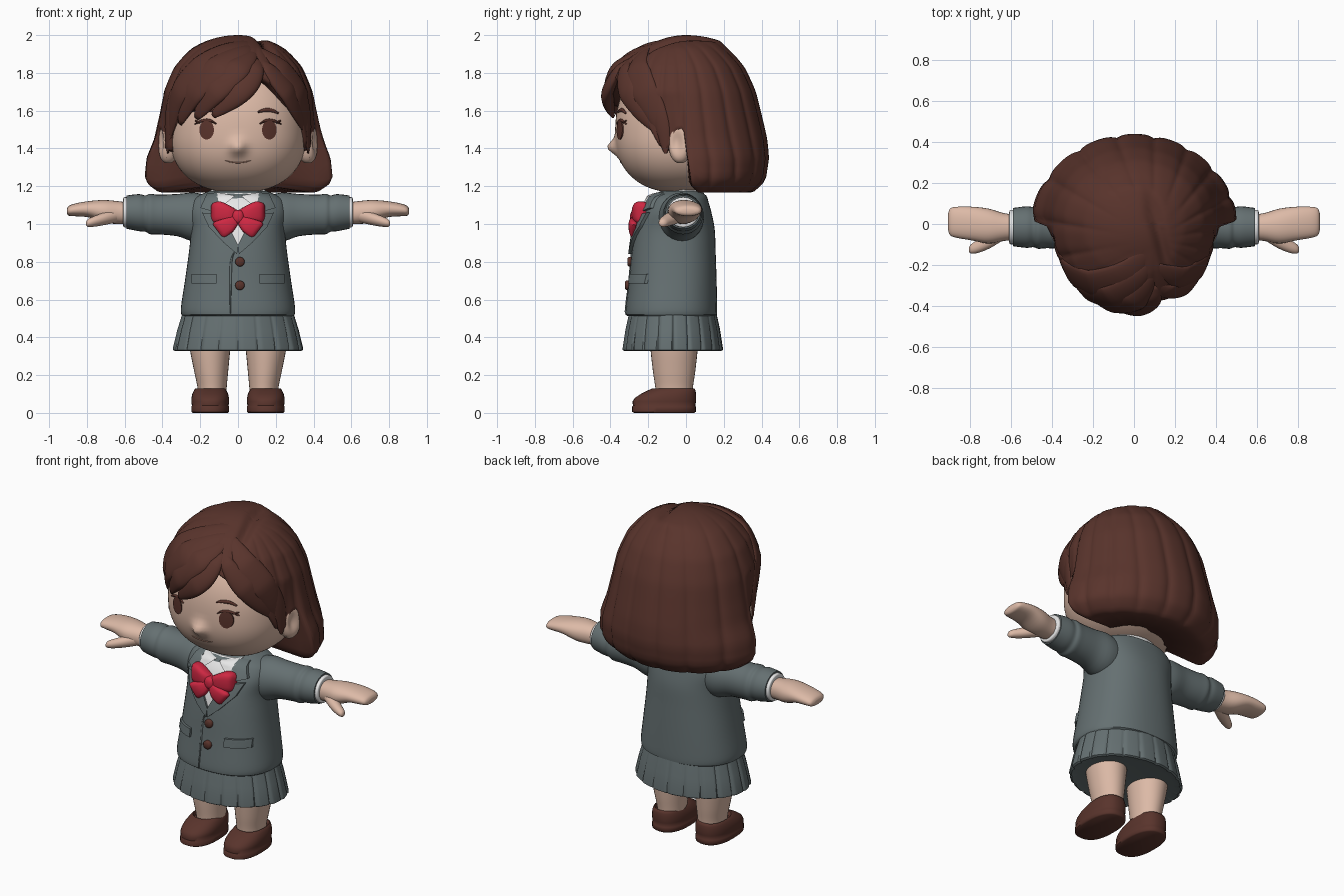
import bpy, bmesh
from math import sin, cos, pi, sqrt, exp, atan2, radians, copysign
from mathutils import Vector as V

cube = bpy.data.objects.get("Cube")
if cube:
    bpy.data.objects.remove(cube)


def material(name, *rgb):
    m = bpy.data.materials.new(name)
    m.use_nodes = True
    m.diffuse_color = (*rgb, 1)
    m.node_tree.nodes["Principled BSDF"].inputs["Base Color"].default_value = (*rgb, 1)
    return m


SKIN = material("skin", .72, .49, .385)
BROWN = material("dark_brown", .1, .034, .025)
GREY = material("blazer_grey", .13, .162, .167)
RED = material("ribbon_red", .62, .021, .055)
WHITE = material("shirt_white", .8, .8, .8)
LIP = material("lip", .48, .26, .19)


# ---------- helpers ----------
def loft(name, rings, mat, angle=50):
    """Skin a list of equal closed rings and cap both ends."""
    bm = bmesh.new()
    rows = [[bm.verts.new(p) for p in r] for r in rings]
    for a, b in zip(rows, rows[1:]):
        for i in range(len(a)):
            j = (i + 1) % len(a)
            bm.faces.new((a[i], a[j], b[j], b[i]))
    bm.faces.new(rows[0])
    bm.faces.new(rows[-1])
    bmesh.ops.recalc_face_normals(bm, faces=bm.faces)
    me = bpy.data.meshes.new(name)
    bm.to_mesh(me)
    bm.free()
    me.materials.append(mat)
    ob = bpy.data.objects.new(name, me)
    bpy.context.collection.objects.link(ob)
    bpy.ops.object.select_all(action='DESELECT')
    ob.select_set(True)
    bpy.context.view_layer.objects.active = ob
    bpy.ops.object.shade_smooth_by_angle(angle=radians(angle))


def spow(v, p):
    return copysign(abs(v) ** (2 / p), v)


def ring(c, u, v, n=32, p=2):
    return [V(c) + V(u) * spow(cos(2 * pi * i / n), p) + V(v) * spow(sin(2 * pi * i / n), p) for i in range(n)]


def spline(rows, k=5):
    """Catmull-Rom resampling of a table of numbers."""
    pts, out = [rows[0], *rows, rows[-1]], []
    for a, b, c, d in zip(pts, pts[1:], pts[2:], pts[3:]):
        for i in range(k):
            t = i / k
            out.append([.5 * (2 * q + (r - p) * t + (2 * p - 5 * q + 4 * r - s) * t * t
                              + (3 * q - p - 3 * r + s) * t ** 3) for p, q, r, s in zip(a, b, c, d)])
    return out + [rows[-1]]


def lerp_table(table, x):
    for a, b in zip(table, table[1:]):
        if a[0] <= x <= b[0]:
            t = (x - a[0]) / (b[0] - a[0])
            return [p + (q - p) * t for p, q in zip(a[1:], b[1:])]
    return list(table[0][1:] if x < table[0][0] else table[-1][1:])


def blob(name, c, r, mat, p=2, n=24, shape=lambda q: q):
    rings = []
    for i in range(1, n):
        f = -pi / 2 + pi * i / n
        k, h = spow(cos(f), p), spow(sin(f), p)
        rg = ring((c[0], c[1], c[2] + r[2] * h), (r[0] * k, 0, 0), (0, r[1] * k, 0), 3 * n, p)
        rings.append([shape(q) for q in rg])
    loft(name, rings, mat, 80)


def plate(name, outline, surf, mat, lift, sub=4):
    """Slab that follows a front surface, from an outline in x and z."""
    pts = [V(a).lerp(V(b), i / sub) for a, b in zip(outline, outline[1:] + outline[:1]) for i in range(sub)]
    mid = sum(pts, V((0, 0))) / len(pts)
    rings = []
    for k, off in ((1, -.015), (1, lift), (.7, lift), (.4, lift), (.05, lift)):
        q = [mid.lerp(p, k) for p in pts]
        rings.append([V((p.x, surf(p.x, p.y) - off, p.y)) for p in q])
    loft(name, rings, mat, 35)


def stroke(name, path, surf, mat, w, t=.008):
    """Thin tapered line laid on a front surface."""
    path, rings = spline(path, 6), []
    for i, (x, z) in enumerate(path):
        a, b = path[max(i - 1, 0)], path[min(i + 1, len(path) - 1)]
        d = V((b[0] - a[0], 0, b[1] - a[1])).normalized()
        k = w * (.35 + .65 * sin(pi * i / (len(path) - 1)))
        rings.append(ring((x, surf(x, z), z), V((-d.z, 0, d.x)) * k, (0, t, 0), 8))
    loft(name, rings, mat)


# ---------- head ----------
HP, HZ, HY, HR, TOP = 2.3, 1.48, -.03, (.362, .345, .315), .4


def head_y(x, z):
    rz = HR[2] if z < HZ else TOP
    return HY - HR[1] * max(0, 1 - abs(x / HR[0]) ** HP - abs((z - HZ) / rz) ** HP) ** (1 / HP)


def head_shape(q):
    """Raise the crown and pull out a small nose."""
    z = HZ + (q.z - HZ) * (TOP / HR[2] if q.z > HZ else 1)
    nose = .048 * exp(-(q.x / .042) ** 2 - ((z - 1.405) / .038) ** 2) if q.y < HY else 0
    return V((q.x, q.y - nose, z))


blob("head", (0, HY, HZ), HR, SKIN, HP, 56, head_shape)
stroke("mouth", [(-.068, 1.336), (-.035, 1.328), (0, 1.325), (.035, 1.328), (.068, 1.336)], head_y, LIP, .004, .004)
for s, side in ((1, "left"), (-1, "right")):
    def ear_dent(q, s=s):
        d = ((q.y + .05) / .035) ** 2 + ((q.z - 1.435) / .065) ** 2
        return q - V((s * .035 * exp(-d), 0, 0)) if q.x * s > .38 else q
    blob(side + "_ear", (s * .37, -.03, 1.428), (.06, .062, .107), SKIN, 2.2, 24, ear_dent)
    eye = [(s * .166 + .039 * cos(i * pi / 10), 1.498 + .051 * sin(i * pi / 10)) for i in range(20)]
    plate(side + "_eye", eye, head_y, BROWN, .006, 1)
    lash = [(.115, 1.53), (.15, 1.548), (.19, 1.546), (.23, 1.528)]
    stroke(side + "_upper_lash", [(s * x, z) for x, z in lash], head_y, BROWN, .008)
    stroke(side + "_lash_flick", [(s * .2, 1.535), (s * .228, 1.548)], head_y, BROWN, .006)
    brow = [(.105, 1.592), (.14, 1.602), (.18, 1.6), (.215, 1.585)]
    stroke(side + "_eyebrow", [(s * x, z) for x, z in brow], head_y, BROWN, .011)

# ---------- hair ----------
# depth below the crown: half width, front reach, back reach
HAIR = [(sqrt(2 - z), x, f, b) for z, x, f, b in (
    (2, 0, 0, 0), (1.97, .165, .15, .18), (1.93, .245, .25, .22), (1.83, .34, .38, .31), (1.7, .395, .425, .37),
    (1.58, .42, .42, .4), (1.45, .45, .4, .43), (1.35, .492, .4, .44), (1.25, .503, .4, .425), (1.21, .485, .4, .405),
    (1.18, .445, .36, .37))]
# lower edge of the hair by angle from the front, right half then left half
BACK = [(180, 1.185), (95, 1.185), (87, 1.2), (85, 1.24), (88, 1.33)]
HEM = [(-180, 1.185), (-95, 1.185), (-88, 1.2), (-86, 1.25), (-85, 1.5), (-82, 1.5), (-78, 1.4),
       (-70, 1.4), (-64, 1.49), (-55, 1.57), (-40, 1.61), (-20, 1.64), (-5, 1.69), (10, 1.74), (20, 1.78), (28, 1.75),
       (45, 1.63), (60, 1.53), (68, 1.43), (76, 1.4), (82, 1.5)]
HEM[3:5] = [(-91, 1.36), (-88, 1.51)]
HEM[1:3] = [(-101, 1.185), (-94, 1.22)]
HEM += [(-a, z) for a, z in HEM[4::-1]]


def hair_point(a, z):
    rx, front, back = lerp_table(HAIR, sqrt(max(0, 2 - z)))
    blend = min(1, max(0, (abs(a) - 79) / 12))
    rx = min(rx, .395) * (1 - blend) + rx * blend
    a = radians(a)
    return V((rx * sin(a), -cos(a) * (front if cos(a) > 0 else back), z))


def strand(a, z):
    """Hair surface with grooves running out from the parting."""
    p = hair_point(a, z)
    dx, dy = p.x - .1, p.y + .08
    groove = (1 - abs(sin(9 * atan2(dx, -dy)))) ** 2 * min(1, sqrt(dx * dx + dy * dy) / .25)
    k = 1 - .03 * groove
    part = exp(-((p.x - .11 + .25 * p.y) / .03) ** 2 - ((p.y + .06) / .2) ** 4)
    return V((p.x * k, p.y * k, z - .03 * part * (z > 1.75)))


COLS, ROWS = 216, 40
angles = [-180 + 360 * i / COLS for i in range(COLS)]
hems = [lerp_table(HEM, a)[0] for a in angles]
hair = [[strand(a, 2 - (2 - h) * (1 - cos(pi / 2 * j / ROWS))) for a, h in zip(angles, hems)]
        for j in range(1, ROWS + 1)]
for k, dz in ((.96, -.013), (.9, -.019), (.82, -.015), (.45, .01)):   # rolled under lower edge
    hair.append([V((p.x * k, p.y * k, p.z + dz)) for p in hair[ROWS - 1]])
loft("hair", hair, BROWN, 80)


def lock(name, ctrl, w, h):
    """Tapered strand lying on the hair, from Bezier points of angle and height."""
    pts = []
    for i in range(25):
        q = [V(c) for c in ctrl]
        while len(q) > 1:
            q = [a.lerp(b, i / 24) for a, b in zip(q, q[1:])]
        pts.append(hair_point(*q[0]))
    rings = []
    for i, p in enumerate(pts):
        d = (pts[min(i + 1, 24)] - pts[max(i - 1, 0)]).normalized()
        n = (p - V((0, 0, 1.55))).normalized()
        k = sin(pi * (.03 + .94 * i / 24)) ** .7
        rings.append(ring(p - n * .01, d.cross(n).normalized() * w * k, n * h * k, 20))
    loft(name, rings, BROWN, 80)


lock("fringe_centre", [(21, 1.88), (12, 1.74), (-4, 1.69), (-20, 1.57)], .068, .032)
lock("fringe_middle", [(20, 1.92), (-3, 1.83), (-20, 1.72), (-35, 1.56)], .08, .032)
lock("fringe_side", [(20, 1.95), (-16, 1.89), (-38, 1.74), (-53, 1.53)], .085, .03)
lock("fringe_temple", [(30, 1.97), (-35, 1.96), (-58, 1.74), (-70, 1.45)], .09, .024)
lock("left_fringe_front", [(23, 1.88), (34, 1.78), (48, 1.66), (64, 1.5)], .062, .026)
lock("left_fringe_side", [(28, 1.94), (50, 1.84), (64, 1.66), (74, 1.44)], .075, .022)
for s, side in ((1, "left"), (-1, "right")):
    lock(side + "_sideburn", [(s * 66, 1.72), (s * 70, 1.6), (s * 73, 1.5), (s * 74, 1.37)], .045, .018)

# ---------- blazer ----------
# height, half width, centre y, half depth
TORSO = spline([(.52, .3, -.078, .242), (.56, .302, -.077, .242), (.7, .281, -.07, .232), (.85, .26, -.065, .222),
                (.97, .25, -.058, .21), (1.06, .265, -.05, .185), (1.12, .25, -.042, .16), (1.15, .21, -.038, .145),
                (1.175, .15, -.03, .1)])


def torso_y(x, z):
    rx, cy, ry = lerp_table(TORSO, z)
    return cy - ry * (1 - min(.93, abs(x / rx)) ** 2.3) ** (1 / 2.3)


inner_hem = [(.54, .27, -.078, .21), (.512, .288, -.078, .23)]
loft("blazer_body", [ring((0, c, z), (x, 0, 0), (0, y, 0), 48, 2.3) for z, x, c, y in inner_hem + TORSO], GREY)
stroke("front_edge", [(-.02, .85), (-.036, .8), (-.04, .68), (-.04, .525)], torso_y, GREY, .006, .005)
for i, z in enumerate((.8, .675)):
    y = torso_y(.01, z)
    loft("button_%d" % (i + 1), [ring((.01, y + d, z), (r, 0, 0), (0, 0, r), 20)
                                 for d, r in ((.01, .025), (-.012, .025), (-.018, .018))], BROWN)
plate("shirt_front", [(-.13, 1.165), (.13, 1.165), (.06, 1), (0, .885), (-.06, 1)], torso_y, WHITE, .006)
loft("shirt_collar", [ring((0, -.04, z), (r, 0, 0), (0, r * .85, tilt)) for z, r, tilt in
                      ((1.12, .17, 0), (1.16, .155, .015), (1.178, .145, .02), (1.178, .12, .02))], WHITE)
loft("neck", [ring((0, -.02, z), (.11, 0, 0), (0, .1, 0)) for z in (1.1, 1.3)], SKIN)

for s, side in ((1, "left"), (-1, "right")):
    def flip(pts):
        return [(s * x, z) for x, z in pts]

    def limb(name, rows, mat, p=2):
        """Part along x from rows of x, y, z, half depth and half height."""
        loft(name, [ring((s * x, y, z), (0, a, 0), (0, 0, b), 28, p) for x, y, z, a, b in spline(rows, 4)], mat)
    plate(side + "_shirt_collar_point", flip([(.015, 1.15), (.12, 1.17), (.1, 1.08)]), torso_y, WHITE, .02)
    plate(side + "_collar", flip([(.11, 1.168), (.165, 1.16), (.2, 1.085), (.145, 1.07), (.1, 1.09)]),
          torso_y, GREY, .02)
    plate(side + "_lapel", flip([(.1, 1.1), (.14, 1.055), (.19, 1.06), (.155, .985), (.075, .9), (.005, .84),
                                 (0, .89), (.05, .99)]), torso_y, GREY, .018)
    plate(side + "_pocket_flap", flip([(.115, .685), (.115, .735), (.245, .735), (.245, .685)]), torso_y, GREY, .016)

    # sleeve with folds, cuff and hand
    limb(side + "_sleeve", [(.1, -.03, 1.03, .1, .1), (.22, -.025, 1.035, .12, .13), (.32, -.02, 1.047, .105, .112),
                            (.42, -.015, 1.05, .103, .105), (.465, -.015, 1.053, .106, .107),
                            (.49, -.015, 1.055, .098, .096), (.525, -.015, 1.06, .101, .098),
                            (.59, -.015, 1.063, .093, .088)], GREY)
    limb(side + "_cuff", [(.55, -.015, 1.062, .08, .078), (.6, -.015, 1.062, .084, .08),
                          (.608, -.015, 1.062, .074, .07)], WHITE)
    limb(side + "_hand", [(.56, -.015, 1.055, .06, .055), (.63, -.015, 1.06, .067, .06), (.71, -.01, 1.067, .085, .06),
                          (.79, .002, 1.078, .082, .043), (.86, .008, 1.075, .076, .034), (.895, .01, 1.07, .066, .026),
                          (.906, .01, 1.068, .04, .012)], SKIN, 2.2)
    limb(side + "_thumb", [(.64, -.04, 1.045, .04, .035), (.7, -.075, 1.03, .042, .034), (.76, -.108, 1.014, .033, .028),
                           (.795, -.122, 1.005, .022, .02), (.805, -.124, 1.003, .008, .008)], SKIN)

    # ribbon bow
    limb(side + "_bow_loop", [(0, -.25, 1.04, .02, .03), (.04, -.252, 1.05, .035, .045), (.09, -.242, 1.06, .042, .058),
                              (.128, -.232, 1.06, .036, .054), (.144, -.225, 1.06, .01, .035)], RED, 3)
    loft(side + "_bow_tail", [ring((s * x, torso_y(x, z) - .02, z), V((s * .6, 0, .8)) * w, (0, t, 0), 16, 3)
                              for x, z, w, t in spline([(.015, 1.02, .025, .02), (.05, .995, .042, .025),
                                                        (.092, .972, .05, .022), (.107, .962, .044, .01)])], RED)

    # leg: height, centre x, half width, half depth
    loft(side + "_leg", [ring((s * c, -.063, z), (a, 0, 0), (0, b, 0)) for z, c, a, b in
                         spline([(.06, .137, .075, .095), (.13, .137, .077, .099), (.22, .142, .09, .112),
                                 (.34, .148, .107, .125), (.42, .148, .11, .125)])], SKIN)
    # shoe: height, half width, front y, back y
    loft(side + "_shoe", [ring((s * .147, (f + b) / 2, z), (w, 0, 0), (0, (b - f) / 2, 0), 36, 2.4) for z, w, f, b in
                          ((0, .093, -.275, .045), (.006, .1, -.285, .052), (.034, .1, -.285, .052),
                           (.038, .097, -.281, .049), (.06, .1, -.283, .053), (.08, .099, -.27, .054),
                           (.1, .095, -.24, .053), (.115, .088, -.21, .051), (.127, .081, -.185, .047),
                           (.13, .076, -.172, .04), (.11, .07, -.16, .03))], BROWN)
blob("bow_knot", (0, -.262, 1.037), (.034, .034, .038), RED, 2.5)


# ---------- pleated skirt ----------
def skirt_ring(z, rx, ry, depth):
    n, out = 240, []
    for i in range(n):
        a = 2 * pi * i / n
        phase = (i % 12) / 12
        k = 1 - depth * (1 - min(1, phase * 5)) - depth * .4 * phase
        out.append(V((rx * k * cos(a), -.07 + ry * k * sin(a), z)))
    return out


loft("skirt", [skirt_ring(*r) for r in ((.335, .3, .22, .02), (.327, .335, .257, .035), (.333, .347, .267, .04),
                                        (.345, .347, .267, .04), (.44, .323, .252, .03), (.56, .285, .225, .01))],
     GREY, 40)
